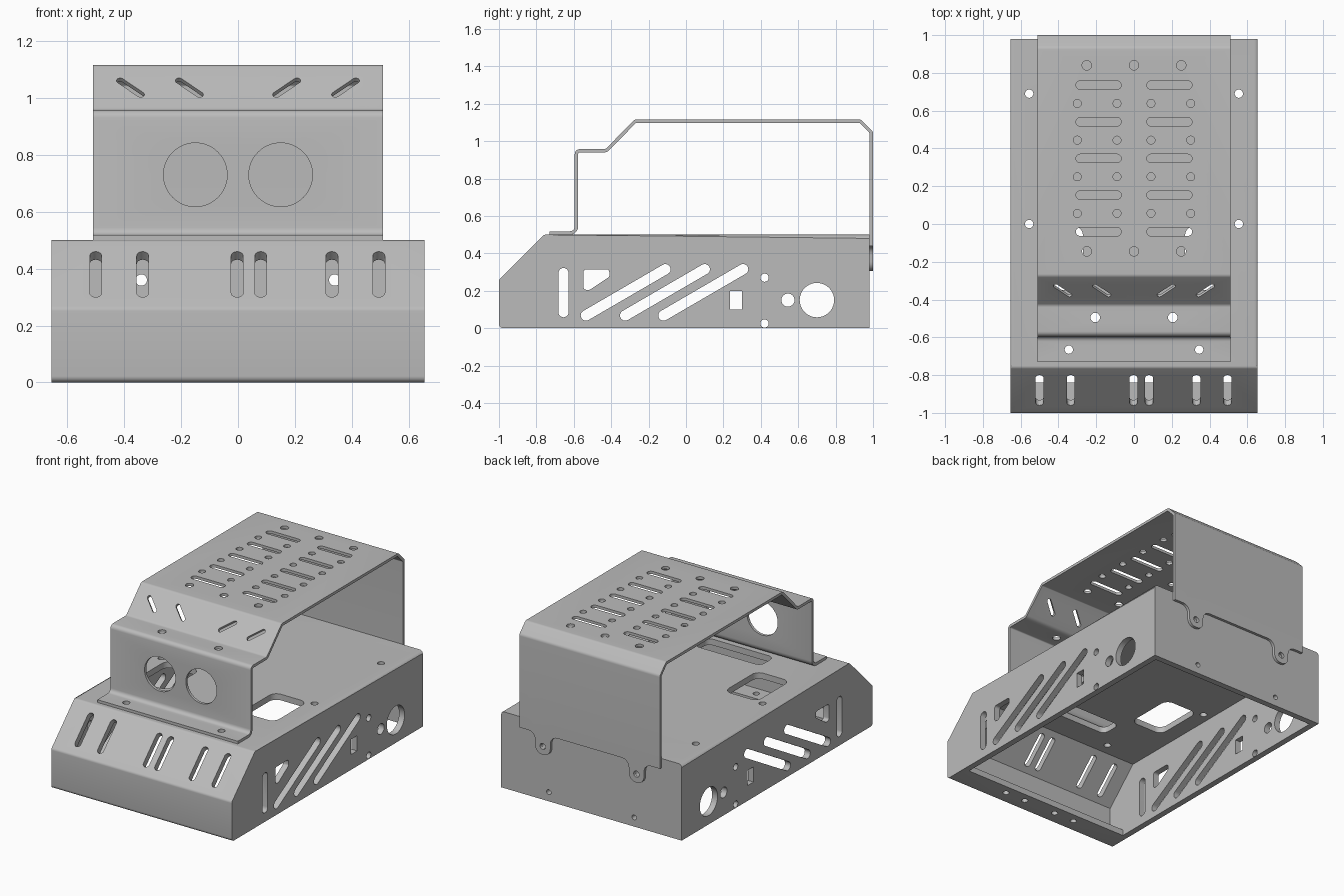
import bpy, bmesh, math
from mathutils import Vector

if "Cube" in bpy.data.objects:
    bpy.data.objects.remove(bpy.data.objects["Cube"], do_unlink=True)

metal = bpy.data.materials.new("grey_metal")
metal.use_nodes = True
metal.diffuse_color = (0.5, 0.5, 0.5, 1)
metal.node_tree.nodes["Principled BSDF"].inputs["Base Color"].default_value = (0.5, 0.5, 0.5, 1)

X, Y, Z = Vector((1, 0, 0)), Vector((0, 1, 0)), Vector((0, 0, 1))
SLOPE = (Y + Z).normalized()
ORIGIN = Vector((0, 0, 0))


# Outline helpers (2D)
def circle(cx, cy, r, n=28):
    return [(cx + r * math.cos(k * math.tau / n), cy + r * math.sin(k * math.tau / n)) for k in range(n)]


def slot(a, b, width, n=10):
    a, b = Vector(a), Vector(b)
    start = math.atan2(b.y - a.y, b.x - a.x) - math.pi / 2
    pts = []
    for c, turn in ((b, 0), (a, math.pi)):
        for k in range(n + 1):
            t = start + turn + math.pi * k / n
            pts.append((c.x + width / 2 * math.cos(t), c.y + width / 2 * math.sin(t)))
    return pts


def rounded(points, radius, closed=True, n=5):
    pts = [Vector(p) for p in points]
    out = []
    for i, p in enumerate(pts):
        if not closed and i in (0, len(pts) - 1):
            out.append(p)
            continue
        d0 = (pts[i - 1] - p).normalized()
        d1 = (pts[(i + 1) % len(pts)] - p).normalized()
        half = d0.angle(d1) / 2
        reach = radius / math.tan(half)
        centre = p + (d0 + d1).normalized() * radius / math.sin(half)
        v0, v1 = p + d0 * reach - centre, p + d1 * reach - centre
        sweep = v0.angle_signed(v1)
        for k in range(n + 1):
            t = -sweep * k / n
            out.append(centre + Vector((v0.x * math.cos(t) - v0.y * math.sin(t),
                                        v0.x * math.sin(t) + v0.y * math.cos(t))))
    return out


def rect(u0, u1, v0, v1):
    return [(u0, v0), (u1, v0), (u1, v1), (u0, v1)]


def sheet(path, thick):
    # closed outline of a bent sheet, offset to the right of the path
    inner = []
    for i, p in enumerate(path):
        dirs = []
        if i > 0:
            dirs.append((p - path[i - 1]).normalized())
        if i < len(path) - 1:
            dirs.append((path[i + 1] - p).normalized())
        normals = [Vector((d.y, -d.x)) for d in dirs]
        m = sum(normals, Vector((0, 0))).normalized()
        inner.append(p + m * thick / m.dot(normals[0]))
    return list(path) + inner[::-1]


# Solid helpers
def prism(bm, outline, u, v, depth, origin=ORIGIN):
    n = u.cross(v)
    low = [bm.verts.new(origin + u * p[0] + v * p[1] - n * depth) for p in outline]
    high = [bm.verts.new(origin + u * p[0] + v * p[1] + n * depth) for p in outline]
    bm.faces.new(low[::-1])
    bm.faces.new(high)
    for i in range(len(low)):
        j = (i + 1) % len(low)
        bm.faces.new((low[i], low[j], high[j], high[i]))


def to_object(bm, name):
    bmesh.ops.recalc_face_normals(bm, faces=bm.faces)
    mesh = bpy.data.meshes.new(name)
    bm.to_mesh(mesh)
    bm.free()
    mesh.materials.append(metal)
    ob = bpy.data.objects.new(name, mesh)
    bpy.context.collection.objects.link(ob)
    return ob


def cut(ob, bm):
    cutter = to_object(bm, "cutter")
    cutter.hide_render = True
    mod = ob.modifiers.new("cut", 'BOOLEAN')
    mod.operation, mod.solver, mod.object = 'DIFFERENCE', 'EXACT', cutter
    bpy.context.view_layer.objects.active = ob
    bpy.ops.object.modifier_apply(modifier=mod.name)
    bpy.data.objects.remove(cutter, do_unlink=True)


def finish(ob):
    bpy.ops.object.select_all(action='DESELECT')
    ob.select_set(True)
    bpy.context.view_layer.objects.active = ob
    bpy.ops.object.shade_smooth_by_angle(angle=math.radians(30))


# Base housing: outer shell with rounded bends
HALF, T = 0.655, 0.04
bm = bmesh.new()
bends = rounded([(0.98, 0), (-1, 0), (-1, 0.26), (-0.76, 0.5), (0.98, 0.5)], 0.022, closed=False)
prism(bm, bends, Y, Z, HALF)
top_edges = [e for e in bm.edges if all(v.co.z > 0.499 and abs(v.co.x) > HALF - 0.001 for v in e.verts)
             and abs(e.verts[0].co.x - e.verts[1].co.x) < 0.01]
bmesh.ops.bevel(bm, geom=top_edges, offset=0.02, segments=4, profile=0.5, affect='EDGES')
base = to_object(bm, "base_housing")

# Hollow inside, open below apart from the front flange
bm = bmesh.new()
shift = T * math.sqrt(2)
prism(bm, [(-0.84, -0.1), (-0.84, T), (-1 + T, T), (-1 + T, 0.26 + T - shift),
           (-0.76 - T + shift, 0.5 - T), (0.98 - T, 0.5 - T), (0.98 - T, -0.1)], Y, Z, HALF - T)
cut(base, bm)

# Side, slope, top, flange and back openings of the base
bm = bmesh.new()
side = [slot((-0.655, 0.085), (-0.655, 0.295), 0.054),
        rounded([(-0.548, 0.315), (-0.41, 0.315), (-0.41, 0.275), (-0.515, 0.205), (-0.548, 0.205)], 0.016),
        rect(0.235, 0.3, 0.1, 0.2), circle(0.42, 0.27, 0.022), circle(0.42, 0.025, 0.022),
        circle(0.545, 0.15, 0.035), circle(0.7, 0.15, 0.092, 40)]
side += [slot((y, 0.068), (y + 0.425, 0.315), 0.056) for y in (-0.535, -0.325, -0.12)]
for outline in side:
    prism(bm, outline, Y, Z, 0.8)
for x in (-0.5, -0.335, -0.003, 0.08, 0.33, 0.495):
    prism(bm, slot((x, -0.092), (x, 0.092), 0.042), X, SLOPE, 0.08, Vector((0, -0.88, 0.38)))
top = [rounded(rect(-0.24, 0.24, -0.57, -0.43), 0.04)]
for s in (-1, 1):
    top += [circle(s * 0.555, 0.69, 0.022), circle(s * 0.555, 0, 0.022), circle(s * 0.345, -0.665, 0.022),
            rounded(rect(s * 0.39 - 0.12, s * 0.39 + 0.12, -0.35, -0.01), 0.05)]
    for x in (0.12, 0.27):
        prism(bm, circle(s * x, -0.9, 0.02), X, Y, 0.06)
    for x, z, r in ((0.34, 0.36, 0.02), (0.31, 0.06, 0.016)):
        prism(bm, circle(s * x, z, r), X, Z, 0.1, Y)
for outline in top:
    prism(bm, outline, X, Y, 0.08, Z * 0.48)
cut(base, bm)
finish(base)

# Upper cover: one bent sheet
bm = bmesh.new()
path = rounded([(-0.73, 0.518), (-0.595, 0.518), (-0.595, 0.957), (-0.43, 0.957), (-0.275, 1.116),
                (0.935, 1.116), (1, 1.05), (1, 0.28)], 0.026, closed=False)
prism(bm, sheet(path, 0.018), Y, Z, 0.51)
cover = to_object(bm, "upper_cover")

# Lower back edge with two screw tabs
bm = bmesh.new()
edge = [(-0.6, 0.44)]
for cx in (-0.34, 0.34):
    edge += [(cx - 0.055, 0.44), (cx - 0.055, 0.305), (cx + 0.055, 0.305), (cx + 0.055, 0.44)]
edge += [(0.6, 0.44)]
prism(bm, rounded(edge, 0.05, closed=False) + [(0.6, 0.2), (-0.6, 0.2)], X, Z, 0.1, Y)
cut(cover, bm)

# Cover vents and screw holes
bm = bmesh.new()
vents = [circle(0, y, 0.025) for y in (0.84, -0.145)]
for s in (-1, 1):
    vents += [circle(s * 0.25, y, 0.025) for y in (0.84, -0.145)]
    for row in range(5):
        y = 0.735 - row * 0.194
        vents.append(slot((s * 0.09, y), (s * 0.285, y), 0.045))
        if row < 4:
            vents += [circle(s * x, y - 0.097, 0.021) for x in (0.09, 0.3)]
    for x in (0.342, 0.135):
        prism(bm, slot((s * (x + 0.072), 0.034), (s * x, -0.034), 0.026), X, SLOPE, 0.04,
              Vector((0, -0.3525, 1.0365)))
    prism(bm, circle(s * 0.15, 0.73, 0.112, 48), X, Z, 0.06, Y * -0.595)
    prism(bm, circle(s * 0.205, -0.495, 0.025), X, Y, 0.04, Z * 0.95)
    prism(bm, circle(s * 0.345, -0.665, 0.022), X, Y, 0.04, Z * 0.51)
    prism(bm, circle(s * 0.34, 0.36, 0.02), X, Z, 0.05, Y)
for outline in vents:
    prism(bm, outline, X, Y, 0.05, Z * 1.107)
cut(cover, bm)
finish(cover)
